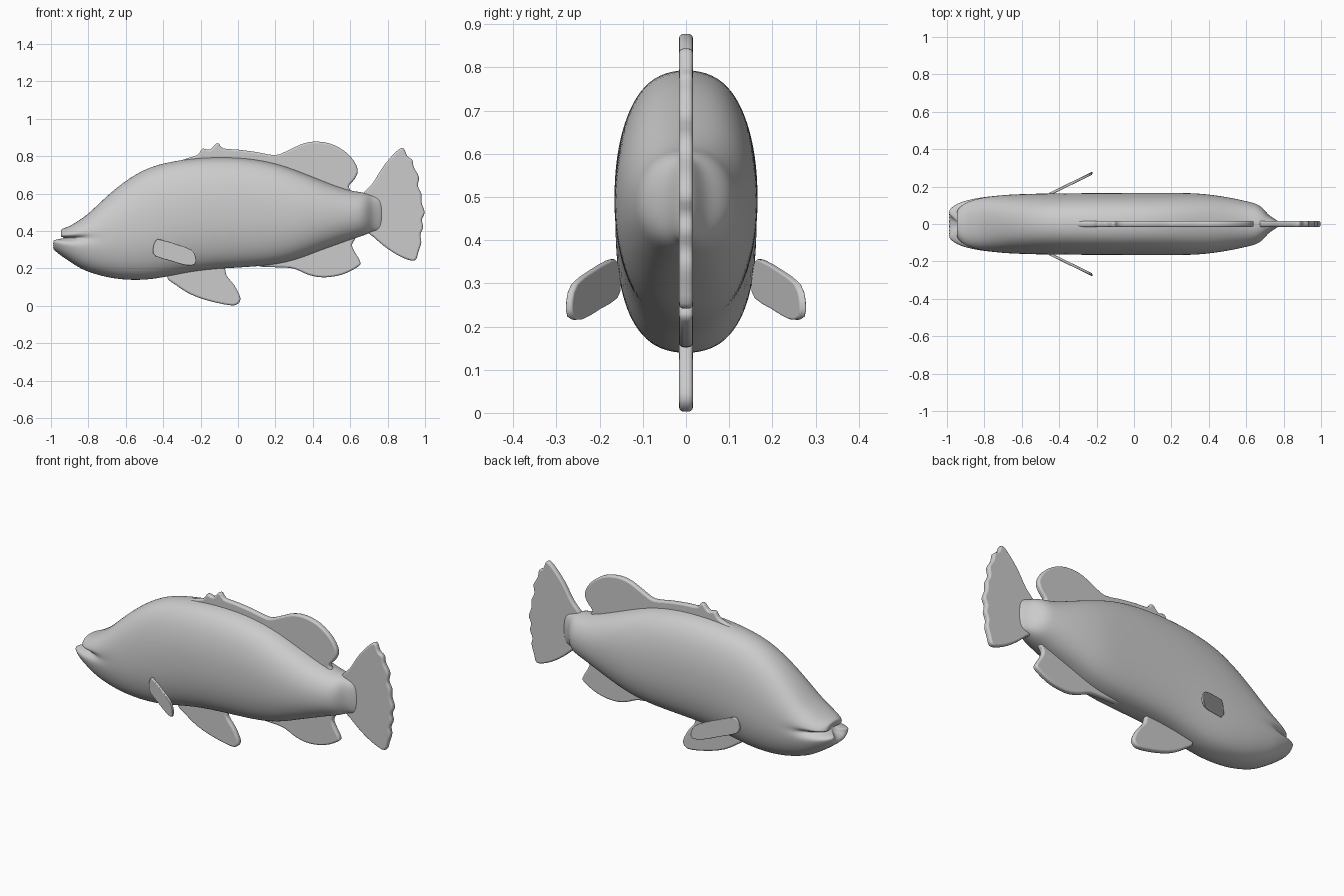
import bpy, bmesh, math
from mathutils import Vector

if "Cube" in bpy.data.objects:
    bpy.data.objects.remove(bpy.data.objects["Cube"])

grey = bpy.data.materials.new("plain grey")
grey.diffuse_color = (0.6, 0.6, 0.6, 1)
grey.use_nodes = True
grey.node_tree.nodes["Principled BSDF"].inputs["Base Color"].default_value = grey.diffuse_color


def finish(name, bm):
    bmesh.ops.recalc_face_normals(bm, faces=bm.faces)
    mesh = bpy.data.meshes.new(name)
    bm.to_mesh(mesh)
    bm.free()
    mesh.materials.append(grey)
    ob = bpy.data.objects.new(name, mesh)
    bpy.context.collection.objects.link(ob)
    return ob


def shade(ob, angle):
    bpy.ops.object.select_all(action='DESELECT')
    ob.select_set(True)
    bpy.context.view_layer.objects.active = ob
    bpy.ops.object.shade_smooth_by_angle(angle=math.radians(angle))


def smooth_outline(pts, steps=3):
    """Closed Catmull-Rom curve through the points."""
    out, n = [], len(pts)
    for i in range(n):
        a, b, c, d = (Vector(pts[(i + k) % n]) for k in (-1, 0, 1, 2))
        for s in range(steps):
            t = s / steps
            out.append(0.5 * (2 * b + (c - a) * t + (2 * a - 5 * b + 4 * c - d) * t * t
                              + (3 * b - a - 3 * c + d) * t ** 3))
    return out


def fin(name, pts, half, bevel, place=lambda x, y: y, steps=3):
    """Side outline given thickness along y, with rounded rims."""
    bm = bmesh.new()
    outline = smooth_outline(pts, steps)
    sides = [[bm.verts.new((p.x, place(p.x, y), p.y)) for p in outline] for y in (-half, half)]
    for ring in sides:
        bm.faces.new(ring)
    n = len(outline)
    for i in range(n):
        j = (i + 1) % n
        bm.faces.new((sides[0][i], sides[0][j], sides[1][j], sides[1][i]))
    ob = finish(name, bm)
    mod = ob.modifiers.new("rim", 'BEVEL')
    mod.width, mod.segments = bevel, 3
    mod.limit_method, mod.angle_limit = 'ANGLE', math.radians(60)
    shade(ob, 50)


# Body stations: x, back height, belly height, half width
stations = [
    (-1.00, .405, .312, .06), (-.975, .415, .290, .095), (-.94, .425, .262, .116),
    (-.90, .445, .235, .130), (-.85, .473, .202, .141), (-.80, .507, .178, .148),
    (-.70, .592, .148, .156), (-.60, .675, .135, .160), (-.50, .735, .134, .163),
    (-.40, .768, .147, .164), (-.25, .793, .180, .165), (-.10, .800, .195, .166),
    (.05, .795, .203, .166), (.20, .768, .215, .166), (.32, .725, .245, .166),
    (.43, .680, .290, .155), (.53, .640, .325, .138), (.61, .615, .355, .120),
    (.66, .610, .370, .108), (.695, .600, .385, .080), (.72, .590, .395, .045),
    (.77, .585, .395, .018)]
angles = [0, .13, .35, .65, .95, 1.25, math.pi / 2]


def body_ring(x, top, bot, w):
    front = min(1, max(0, (-.78 - x) / .16))       # mouth groove strength
    blend = min(1, max(0, (x + .85) / .5))
    mid = .362 * (1 - blend) + (top + bot) / 2 * blend
    power = .82 if x < .5 else .95                 # fuller flanks, rounder tail root
    half = []
    for s in (1, -1):
        for a in (angles[::-1] if s == 1 else angles[1:]):
            y = w * math.cos(a) ** power if a < 1.57 else 0
            z = mid + s * (top - mid if s == 1 else mid - bot) * math.sin(a) ** .88
            px = x
            if s == 1:                              # upper jaw is shorter
                px += .045 * max(0, (-.7 - x) / .3)
            if a == 0:                              # lip crease
                y *= 1 - .3 * front
                px += .04 * front
            half.append((px, y, z))
    return half + [(p, -y, z) for p, y, z in half[-2:0:-1]]


bm = bmesh.new()
rings = [[bm.verts.new(c) for c in body_ring(*s)] for s in stations]
n = len(rings[0])
for r0, r1 in zip(rings, rings[1:]):
    for i in range(n):
        j = (i + 1) % n
        bm.faces.new((r0[i], r0[j], r1[j], r1[i]))
for ring, centre in ((rings[0], (-.92, 0, .362)), (rings[-1], (.78, 0, .49))):
    c = bm.verts.new(centre)
    for i in range(n):
        bm.faces.new((ring[i], ring[(i + 1) % n], c))
body = finish("body", bm)
sub = body.modifiers.new("smooth", 'SUBSURF')
sub.levels = sub.render_levels = 2
shade(body, 180)

# Fins along the middle
fin("dorsal_fin", [
    (-.33, .755), (-.22, .805), (-.19, .84), (-.15, .835), (-.11, .872), (-.08, .842),
    (0, .835), (.10, .822), (.20, .806), (.27, .832), (.35, .868), (.43, .878), (.52, .857),
    (.60, .80), (.64, .73), (.625, .68), (.59, .635), (.61, .58), (.30, .62), (0, .70)],
    .016, .010)
fin("anal_fin", [
    (.10, .215), (.25, .205), (.31, .195), (.38, .165), (.46, .152), (.56, .168), (.645, .212),
    (.652, .24), (.62, .295), (.61, .33), (.63, .37), (.60, .42), (.40, .36), (.20, .28)],
    .016, .010)
fin("pelvic_fin", [
    (-.38, .16), (-.33, .11), (-.25, .06), (-.15, .025), (-.04, .003), (0, .012), (.012, .045),
    (-.02, .11), (-.06, .16), (-.07, .20), (-.10, .26), (-.30, .25)], .016, .010)
fin("tail_fin", [
    (.66, .43), (.72, .372), (.80, .305), (.88, .258), (.945, .242), (.965, .29), (.98, .34),
    (.975, .38), (.99, .42), (.983, .46), (.998, .50), (.982, .55), (.98, .60), (.962, .64),
    (.967, .69), (.94, .74), (.932, .78), (.905, .80), (.885, .842), (.85, .828), (.78, .75),
    (.72, .655), (.66, .58)], .016, .010)

# Side fins splayed outward
for side, label in ((-1, "right"), (1, "left")):
    fin("pectoral_fin_" + label, [
        (-.44, .35), (-.41, .353), (-.33, .33), (-.25, .30), (-.225, .26), (-.23, .222),
        (-.28, .217), (-.36, .24), (-.44, .265), (-.455, .30)], .008, .004,
        lambda x, y, s=side: y + s * (.158 + (x + .455) * .49), 2)
